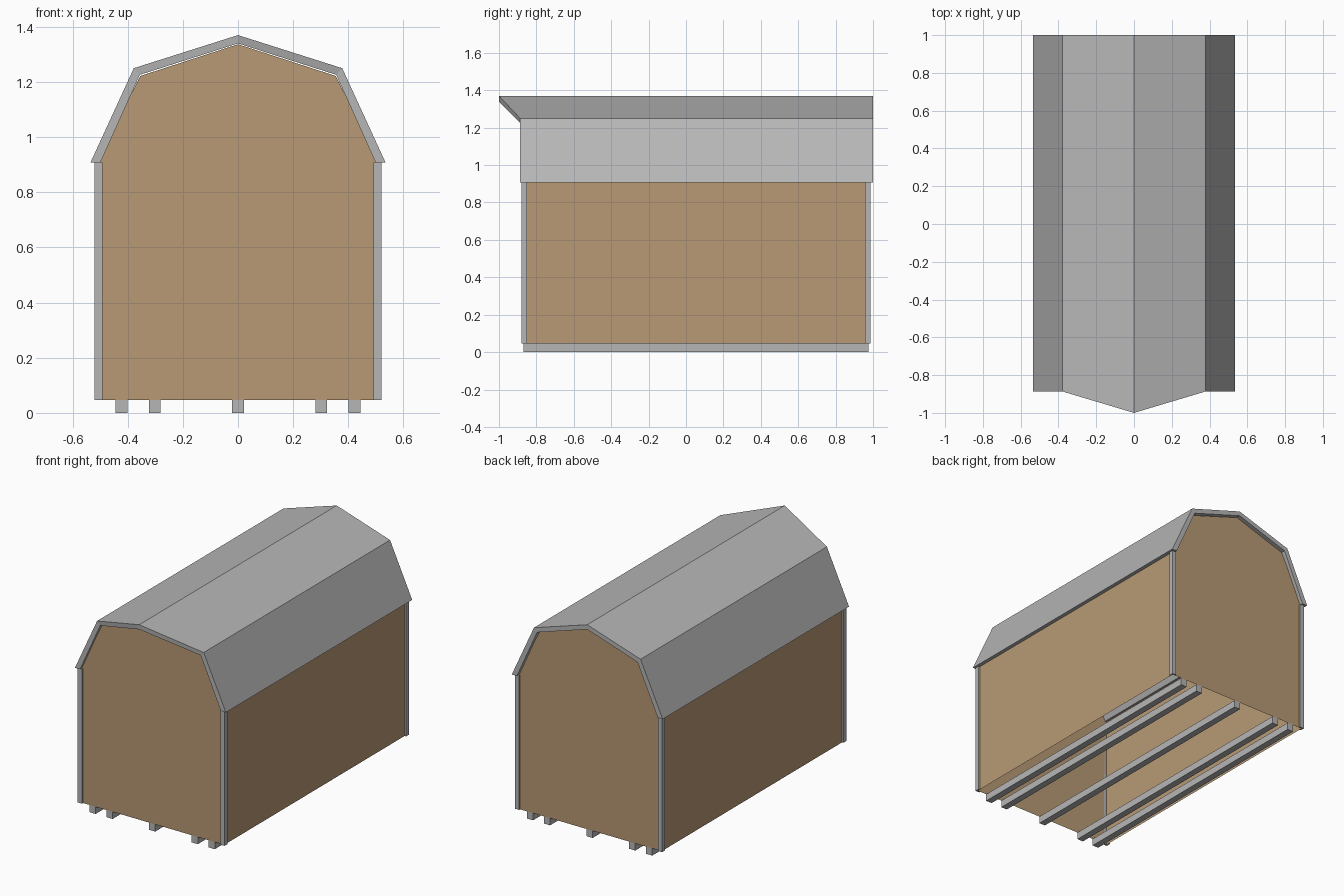
import bpy

if "Cube" in bpy.data.objects:
    bpy.data.objects.remove(bpy.data.objects["Cube"])


def material(name, rgb):
    m = bpy.data.materials.new(name)
    m.diffuse_color = (*rgb, 1)
    m.use_nodes = True
    m.node_tree.nodes["Principled BSDF"].inputs["Base Color"].default_value = m.diffuse_color
    return m


GREY = material("grey metal", (0.47, 0.47, 0.47))
BROWN = material("tan siding", (0.48, 0.32, 0.178))


def make(name, verts, faces, mat):
    me = bpy.data.meshes.new(name)
    me.from_pydata(verts, [], faces)
    me.materials.append(mat)
    ob = bpy.data.objects.new(name, me)
    bpy.context.collection.objects.link(ob)
    return ob


def prism(name, start, end, mat, skip=()):
    """Join two matching outlines into a closed solid, leaving out skipped sides."""
    n = len(start)
    sides = [(i, i + n, (i + 1) % n + n, (i + 1) % n) for i in range(n) if i not in skip]
    ob = make(name, start + end, [tuple(range(n)), tuple(range(2 * n - 1, n - 1, -1))] + sides, mat)
    bpy.context.view_layer.objects.active = ob
    bpy.ops.object.mode_set(mode='EDIT')
    bpy.ops.mesh.select_all(action='SELECT')
    bpy.ops.mesh.normals_make_consistent(inside=False)
    bpy.ops.object.mode_set(mode='OBJECT')
    return ob


def mirrored(half):
    """Right half profile from bottom to ridge, completed with its left half."""
    return half + [(-x, z) for x, z in half[-2::-1]]


X, FRONT, BACK, BASE, EAVE = 0.511, -0.869, 0.976, 0.046, 0.908

# Siding shell, open underneath (the last side of the outline is the floor)
body = mirrored([(X, BASE), (X, EAVE), (0.354, 1.222), (0, 1.337)])
prism("siding_shell", [(x, FRONT, z) for x, z in body],
      [(x, BACK, z) for x, z in body], BROWN, skip=(len(body) - 1,))

# Gambrel roof slab, the front ridge juts forward to a point
outer = mirrored([(0.535, EAVE), (0.378, 1.25), (0, 1.37)])
inner = mirrored([(0.499, EAVE), (0.356, 1.226), (0, 1.34)])


def roof_front(points):
    return [(x, -1.0 if x == 0 else -0.887, z) for x, z in points]


n = len(outer)
f_out, f_in = roof_front(outer), roof_front(inner)
b_out = [(x, 1.0, z) for x, z in outer]
b_in = [(x, 1.0, z) for x, z in inner]
faces = []
for i in range(n - 1):
    j = i + 1
    faces += [(i, i + 2 * n, j + 2 * n, j),                  # top skin
              (i + n, j + n, j + 3 * n, i + 3 * n),          # underside
              (i, j, j + n, i + n),                          # front edge
              (i + 2 * n, i + 3 * n, j + 3 * n, j + 2 * n)]  # back edge
faces += [(0, n, 3 * n, 2 * n), (n - 1, 3 * n - 1, 4 * n - 1, 2 * n - 1)]
make("gambrel_roof", f_out + f_in + b_out + b_in, faces, GREY)

# L-shaped corner trims
T, W = 0.01, 0.029
for sx, side in ((1, "right"), (-1, "left")):
    for sy, wall, end in ((-1, -FRONT, "front"), (1, BACK, "back")):
        ox, oy = X + T, wall + T
        ell = [(ox, oy), (ox - W, oy), (ox - W, wall), (X, wall), (X, oy - W), (ox, oy - W)]
        prism(f"{end}_{side}_corner_trim", [(sx * x, sy * y, BASE) for x, y in ell],
              [(sx * x, sy * y, EAVE) for x, y in ell], GREY)

# Skids under the floor
H = 0.0215
for k, cx in enumerate((-0.4225, -0.302, 0, 0.302, 0.4225)):
    sec = [(cx - H, 0), (cx + H, 0), (cx + H, BASE), (cx - H, BASE)]
    prism(f"skid_{k + 1}", [(x, FRONT, z) for x, z in sec],
          [(x, BACK, z) for x, z in sec], GREY)
